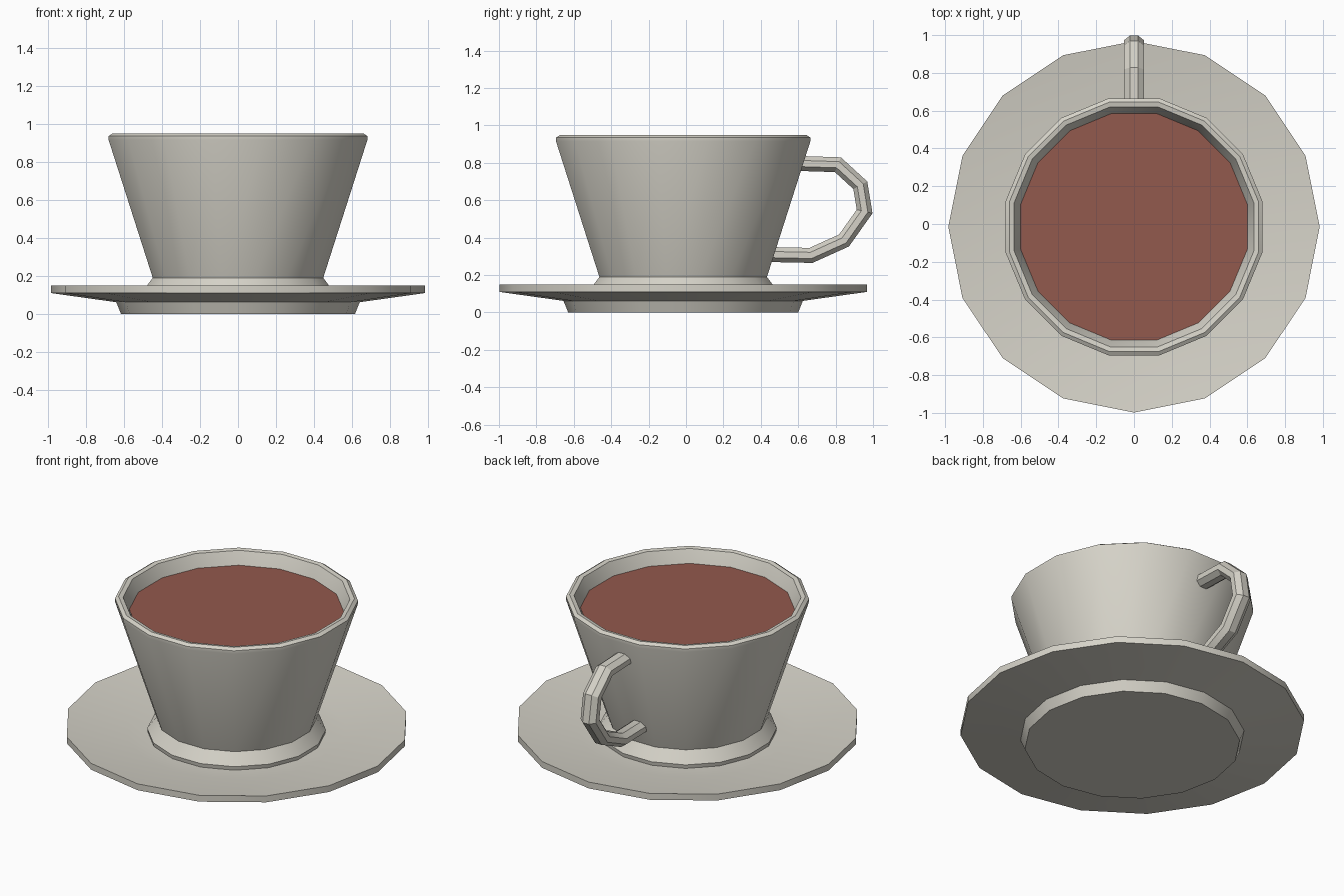
import bpy, bmesh, math
from mathutils import Vector

if "Cube" in bpy.data.objects:
    bpy.data.objects.remove(bpy.data.objects["Cube"])

CY = -0.015           # centre of the cup and saucer in y
SIDES = 16
HALF = math.pi / SIDES
FLAT = 1 / math.cos(HALF)   # turns a flat-to-centre distance into a corner radius


def material(name, color):
    mat = bpy.data.materials.new(name)
    mat.diffuse_color = (*color, 1)
    mat.use_nodes = True
    mat.node_tree.nodes["Principled BSDF"].inputs["Base Color"].default_value = mat.diffuse_color
    return mat


CREAM = material("cream_china", (0.67, 0.65, 0.58))
BROWN = material("drink_brown", (0.29, 0.1, 0.075))


def finish(bm, name, mat, angle=30):
    bmesh.ops.recalc_face_normals(bm, faces=bm.faces)
    mesh = bpy.data.meshes.new(name)
    bm.to_mesh(mesh)
    bm.free()
    mesh.materials.append(mat)
    obj = bpy.data.objects.new(name, mesh)
    bpy.context.collection.objects.link(obj)
    bpy.ops.object.select_all(action='DESELECT')
    obj.select_set(True)
    bpy.context.view_layer.objects.active = obj
    bpy.ops.object.shade_smooth_by_angle(angle=math.radians(angle))
    return obj


def skin(name, rings):
    """Join rings of points into a tube with both ends capped."""
    bm = bmesh.new()
    loops = [[bm.verts.new(p) for p in ring] for ring in rings]
    n = len(loops[0])
    for a, b in zip(loops, loops[1:]):
        for i in range(n):
            j = (i + 1) % n
            bm.faces.new((a[i], a[j], b[j], b[i]))
    bm.faces.new(loops[0])
    bm.faces.new(loops[-1])
    return finish(bm, name, CREAM)


def circle(r, z, turn):
    return [(r * math.cos(turn + 2 * HALF * i), CY + r * math.sin(turn + 2 * HALF * i), z)
            for i in range(SIDES)]


def lathe(name, profile, turn=0.0, scale=1.0):
    return skin(name, [circle(r * scale, z, turn) for r, z in profile])


# saucer: foot, sloped underside, thin rim, shallow well
lathe("saucer", [(0.615, 0), (0.64, 0.062), (0.983, 0.11), (0.983, 0.15),
                 (0.63, 0.10), (0.48, 0.095)])

# cup: flared foot, tapered wall, rounded rim, hollow inside
lathe("cup", [(0.495, 0.09), (0.50, 0.12), (0.448, 0.19), (0.68, 0.915), (0.68, 0.935),
              (0.66, 0.948), (0.635, 0.943), (0.60, 0.865), (0.40, 0.25)], HALF, FLAT)

# drink surface
bm = bmesh.new()
bm.faces.new([bm.verts.new(p) for p in circle(0.60 * FLAT, 0.866, HALF)])
finish(bm, "drink", BROWN)

# handle: eight-sided section swept along a path in the y-z plane
path = [Vector((0, y, z)) for y, z in [
    (0.595, 0.797), (0.812, 0.79), (0.932, 0.68), (0.955, 0.54),
    (0.845, 0.385), (0.668, 0.305), (0.435, 0.31)]]
section = [(0.053 * math.cos(a) * 1.082, 0.04 * math.sin(a) * 1.082)
           for a in (math.pi / 8 + k * math.pi / 4 for k in range(8))]
rings = []
for i, p in enumerate(path):
    d_in = (p - path[max(i - 1, 0)]).normalized()
    d_out = (path[min(i + 1, len(path) - 1)] - p).normalized()
    tangent = (d_in + d_out).normalized()
    miter = 1 / tangent.dot(d_out if d_out.length else d_in)
    normal = Vector((0, -tangent.z, tangent.y)) * miter
    rings.append([p + Vector((u, 0, 0)) + normal * v for u, v in section])
skin("handle", rings)
